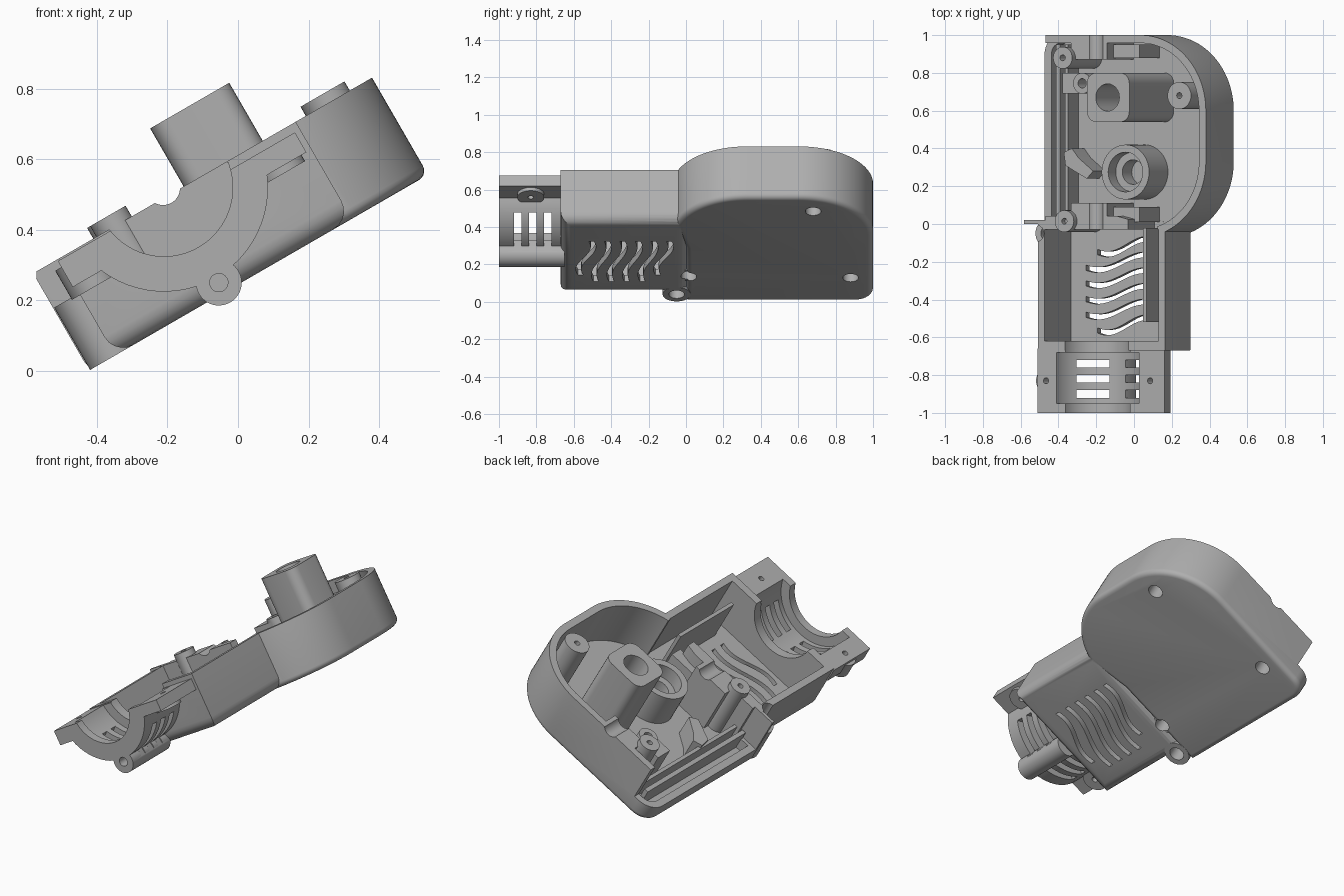
import bpy, bmesh
from math import sin, cos, pi, radians
from mathutils import Matrix

if "Cube" in bpy.data.objects:
    bpy.data.objects.remove(bpy.data.objects["Cube"])

TILT = Matrix.Rotation(radians(-30), 4, 'Y')
BASE, FLOOR, RIM = 0.212, 0.25, 0.53
grey = bpy.data.materials.new("plain grey")
grey.use_nodes = True
COLOUR = (0.43, 0.43, 0.43, 1)
grey.diffuse_color = COLOUR
grey.node_tree.nodes["Principled BSDF"].inputs["Base Color"].default_value = COLOUR
parts = []


def prism(name, outline, a, b, axis='z', bevel=0):
    """Extrude a 2D outline from a to b, optionally rounding the lower edge."""
    bm = bmesh.new()
    place = (lambda p, h: (p[0], p[1], h)) if axis == 'z' else (lambda p, h: (p[0], h, p[1]))
    low = [bm.verts.new(place(p, a)) for p in outline]
    high = [bm.verts.new(place(p, b)) for p in outline]
    base = bm.faces.new(low)
    bm.faces.new(high)
    n = len(low)
    for i in range(n):
        j = (i + 1) % n
        bm.faces.new((low[i], low[j], high[j], high[i]))
    bmesh.ops.recalc_face_normals(bm, faces=bm.faces)
    if bevel:
        bmesh.ops.bevel(bm, geom=list(base.edges), offset=bevel, segments=5,
                        profile=0.5, affect='EDGES')
    mesh = bpy.data.meshes.new(name)
    bm.to_mesh(mesh)
    bm.free()
    mesh.materials.append(grey)
    obj = bpy.data.objects.new(name, mesh)
    bpy.context.collection.objects.link(obj)
    return obj


def arc(cx, cy, r, start, end, n=16):
    angles = [radians(start + (end - start) * i / n) for i in range(n + 1)]
    return [(cx + r * cos(t), cy + r * sin(t)) for t in angles]


def rect(x0, x1, y0, y1, r=0):
    if not r:
        return [(x0, y0), (x1, y0), (x1, y1), (x0, y1)]
    return (arc(x1 - r, y0 + r, r, -90, 0, 6) + arc(x1 - r, y1 - r, r, 0, 90, 6)
            + arc(x0 + r, y1 - r, r, 90, 180, 6) + arc(x0 + r, y0 + r, r, 180, 270, 6))


def box(name, x0, x1, y0, y1, z0, z1):
    return prism(name, rect(x0, x1, y0, y1), z0, z1)


def cyl(name, cx, cy, r, a, b, axis='z', n=40):
    return prism(name, arc(cx, cy, r, 0, 360, n)[:-1], a, b, axis)


def combine(obj, others, op):
    for other in others:
        mod = obj.modifiers.new("bool", 'BOOLEAN')
        mod.object, mod.operation, mod.solver = other, op, 'EXACT'
        bpy.context.view_layer.update()
        graph = bpy.context.evaluated_depsgraph_get()
        mesh = bpy.data.meshes.new_from_object(obj.evaluated_get(graph))
        obj.modifiers.clear()
        obj.data = mesh
        bpy.data.objects.remove(other)
    return obj


def cut(obj, *others):
    return combine(obj, others, 'DIFFERENCE')


def join(obj, *others):
    return combine(obj, others, 'UNION')


def keep(obj):
    parts.append(obj)
    return obj


def head_outline(d):
    """Head outline, inset by d."""
    left, front = -0.365 + d, 0.0 + d
    return ([(left, front)] + arc(-0.265, 0.9, 0.1 - d, 180, 90, 8)
            + arc(0.345, 0.6, 0.4 - d, 90, 0, 24) + arc(0.345, 0.33, 0.4 - d, 0, -75, 24)
            + [(0.2, front)])


# Main shell: rounded head joined to the handle, then hollowed
shell = prism("main_shell", head_outline(0), BASE, RIM, bevel=0.03)
join(shell, prism("handle", rect(-0.28, 0.495, -0.67, 0.02), BASE, RIM, bevel=0.06))
SIDE_X, SIDE_Y = -0.287, -0.05
join(shell, cyl("side_boss", SIDE_X, SIDE_Y, 0.075, BASE, 0.416))
cut(shell, prism("head_cavity", head_outline(0.042), FLOOR, 1),
    box("handle_cavity", -0.24, 0.455, -0.62, -0.03, FLOOR, 1),
    box("passage", 0.27, 0.45, -0.1, 0.1, FLOOR + 0.001, 1),
    box("low_side", -0.6, -0.235, 0.02, 1.1, 0.315, 1))

# Wavy vents through the handle floor
for k in range(6):
    reach = 0.0 if k in (0, 5) else 0.07
    path = []
    for i in range(17):
        t = i / 16
        u = -0.08 - reach + t * (0.36 + reach)
        path.append((u, -0.535 + 0.083 * k + 0.04 * sin((t - 0.5) * pi * 1.5)))
    outline = [(u, y - 0.014) for u, y in path] + [(u, y + 0.014) for u, y in reversed(path)]
    cut(shell, prism("vent", outline, 0.1, 0.3))

# Half-round cord clamp with side flanges, screw pads and rod
CX, CZ = 0.078, 0.555
clamp = cyl("cord_clamp", CX, CZ, 0.295, -1, -0.66, 'y', 64)
join(clamp, box("flanges", -0.287, 0.478, -1, -0.66, 0.44, 0.6),
     cyl("right_pad", 0.39, -0.83, 0.072, 0.42, 0.505),
     cyl("left_pad", -0.235, -0.83, 0.072, 0.41, 0.505),
     cyl("rod", CX, 0.244, 0.065, -1, -0.65, 'y'))
cut(clamp, box("trim_left", -0.6, CX, -1.1, -0.5, 0.525, 1),
    box("trim_right", CX, 0.6, -1.1, -0.5, 0.505, 1),
    cyl("bore", CX, CZ, 0.195, -1.1, -0.5, 'y', 64),
    cyl("chamber", CX, CZ, 0.25, -0.95, -0.68, 'y', 64),
    cyl("rod_hole", CX, 0.244, 0.026, -1.1, -0.7, 'y', 20))
for y in (-0.9, -0.82, -0.74):
    for start, end in ((-142, -101), (-79, -38)):
        wedge = arc(CX, CZ, 0.4, start, end, 8) + arc(CX, CZ, 0.21, end, start, 8)
        cut(clamp, prism("slot", wedge, y - 0.02, y + 0.02, 'y'))
for x in (0.39, -0.235):
    cut(clamp, cyl("pad_hole", x, -0.83, 0.016, 0.3, 0.7, n=16))
cut(shell, cyl("front_opening", CX, CZ, 0.195, -0.8, -0.5, 'y', 64))
keep(clamp)

# Screw holes from below and the screw posts over them
for name, x, y, top, r in (("right_post", 0.6, 0.68, 0.56, 0.072),
                           ("rear_post", -0.11, 0.88, 0.565, 0.058),
                           ("front_post", -0.1, 0.015, 0.565, 0.058)):
    cut(shell, cyl("hole", x, y, 0.042, 0.1, 0.36, n=24))
    post = cyl(name, x, y, r, BASE + 0.01, top)
    keep(cut(post, cyl("wide_hole", x, y, 0.042, 0.1, 0.36, n=24),
             cyl("thin_hole", x, y, 0.016, 0.3, 0.7, n=16)))
cut(shell, cyl("side_hole", SIDE_X, SIDE_Y, 0.042, 0.1, 0.6, n=24))

# Cord notch through the rear wall, dividing wall and cord holders
def cord():
    return cyl("cord", 0.075, CZ, 0.048, -0.2, 1.2, 'y', 32)

cut(shell, cord())
keep(shell)
for name, y0, y1 in (("front_cord_holder", 0.0, 0.11), ("rear_cord_holder", 0.87, 0.97)):
    holder = box(name, -0.08, 0.14, y0, y1, FLOOR - 0.01, 0.53)
    join(holder, box("wing", 0.1, 0.3, y0 + 0.01, y1 - 0.02, FLOOR - 0.01, 0.46))
    keep(cut(holder, cord()))

# Tall rounded post and stepped round socket
tall = prism("tall_post", rect(0.128, 0.387, 0.54, 0.8, 0.055), FLOOR - 0.01, 0.72)
keep(cut(tall, cyl("hole", 0.254, 0.67, 0.072, 0.3, 1)))
socket = cyl("round_socket", 0.207, 0.275, 0.145, FLOOR - 0.01, 0.45, n=48)
keep(cut(socket, cyl("wide", 0.207, 0.275, 0.105, 0.37, 1),
         cyl("deep", 0.207, 0.275, 0.065, 0.27, 1)))

# Side rails, handle rib, clip and small post
keep(box("outer_rail", -0.27, -0.245, 0.03, 0.95, FLOOR - 0.01, 0.36))
keep(box("inner_rail", -0.215, -0.195, 0.03, 0.95, FLOOR - 0.01, 0.36))
keep(box("handle_rib", 0.345, 0.365, -0.52, -0.02, FLOOR - 0.01, 0.5))
clip = [(-0.21, 0.38), (-0.16, 0.4), (-0.12, 0.35), (-0.03, 0.28), (-0.07, 0.24), (-0.2, 0.31)]
keep(prism("cord_clip", clip, FLOOR - 0.01, 0.38))
small = cyl("small_post", -0.04, 0.745, 0.055, FLOOR - 0.01, 0.48)
join(small, box("arm", -0.17, -0.04, 0.69, 0.8, FLOOR - 0.01, 0.46))
keep(cut(small, cyl("hole", -0.04, 0.745, 0.025, 0.35, 1, n=20)))

# Lean everything onto its edge and smooth the curved faces
for obj in parts:
    obj.data.transform(TILT)
    obj.data.shade_smooth()
    obj.data.set_sharp_from_angle(angle=radians(30))
